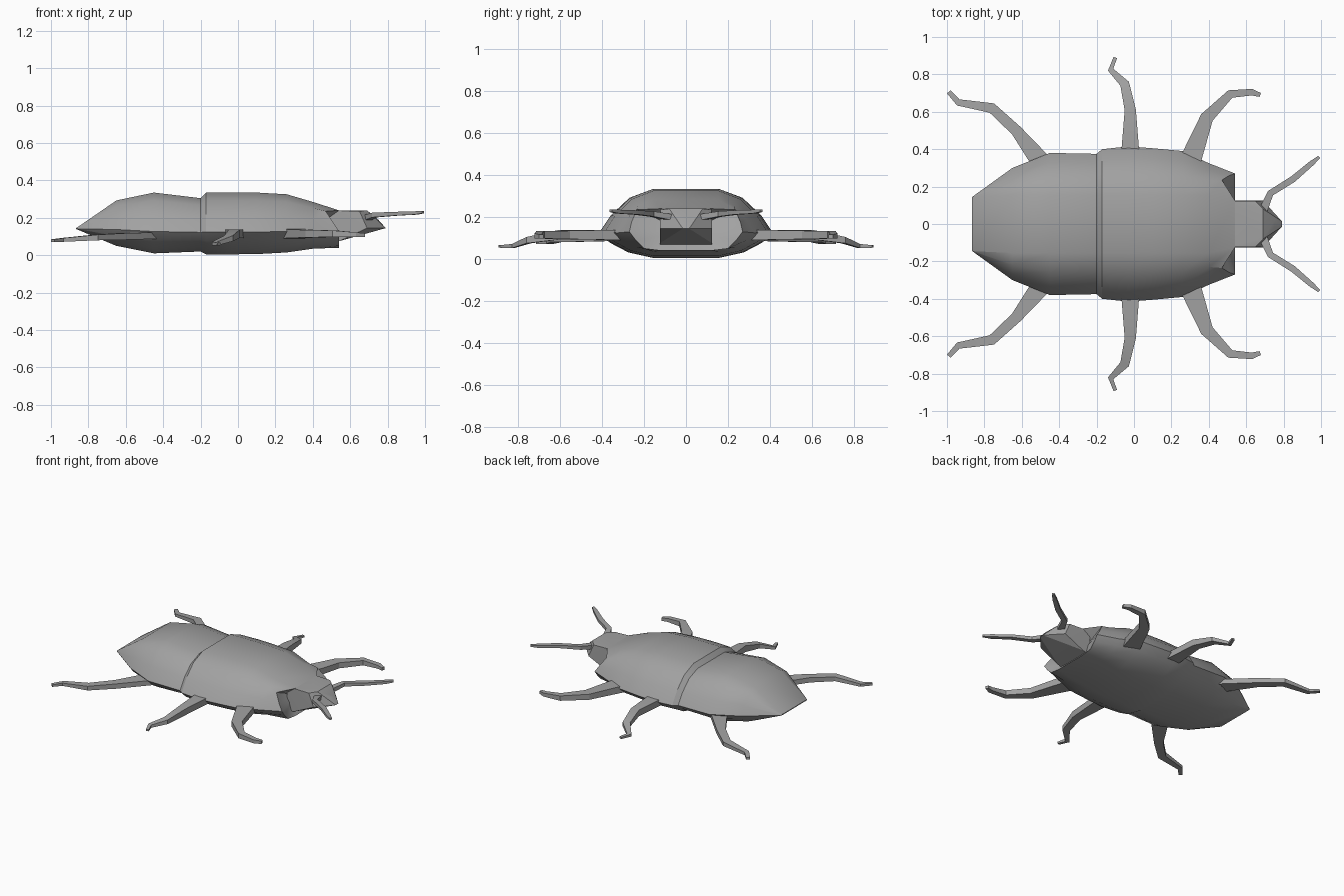
import bpy, bmesh, math
from mathutils import Vector

cube = bpy.data.objects.get("Cube")
if cube:
    bpy.data.objects.remove(cube, do_unlink=True)

grey = bpy.data.materials.new("shell grey")
grey.use_nodes = True
colour = (0.36, 0.36, 0.36, 1)
grey.diffuse_color = colour
grey.node_tree.nodes["Principled BSDF"].inputs["Base Color"].default_value = colour


def finish(name, bm, angle):
    bmesh.ops.remove_doubles(bm, verts=bm.verts, dist=0.0005)
    bmesh.ops.recalc_face_normals(bm, faces=bm.faces)
    mesh = bpy.data.meshes.new(name)
    bm.to_mesh(mesh)
    bm.free()
    mesh.materials.append(grey)
    obj = bpy.data.objects.new(name, mesh)
    bpy.context.collection.objects.link(obj)
    bpy.ops.object.select_all(action='DESELECT')
    obj.select_set(True)
    bpy.context.view_layer.objects.active = obj
    bpy.ops.object.shade_smooth_by_angle(angle=math.radians(angle))
    return obj


def loft(bm, rings):
    loops = [[bm.verts.new(p) for p in ring] for ring in rings]
    for a, b in zip(loops, loops[1:]):
        for i in range(len(a)):
            j = (i + 1) % len(a)
            bm.faces.new((a[i], a[j], b[j], b[i]))
    return loops


def both_sides(half):
    return half + [(x, -y, z) for x, y, z in reversed(half)]


# Body: half section as (spread from flat top to side, height fraction)
section = [(0, 1), (.44, .87), (.78, .62), (1, .36), (.8, .22), (.46, .08), (0, 0)]
# Stations: x, half width, bottom, top
stations = [(-.865, .145, .14, .145), (-.65, .30, .05, .293), (-.45, .38, .01, .335),
            (-.2, .375, .02, .305), (-.17, .40, .005, .335), (-.03, .415, .005, .335),
            (.1, .405, .006, .335), (.26, .39, .015, .326), (.40, .325, .035, .285)]
rings = []
for x, w, low, high in stations:
    flat = min(.155, w)
    rings.append(both_sides([(x, flat + (w - flat) * g, low + (high - low) * h)
                             for g, h in section]))

# Notched front rim around the head
rings.append(both_sides([(.54, .125, .24), (.47, .235, .235), (.51, .26, .175), (.54, .27, .13),
                         (.54, .24, .09), (.54, .2, .05), (.54, .12, .04)]))
bm = bmesh.new()
loops = loft(bm, rings)
socket = bm.verts.new((.46, 0, .13))
rim = loops[-1]
for i in range(len(rim)):
    bm.faces.new((rim[i], rim[(i + 1) % len(rim)], socket))
finish("body_shell", bm, 32)

# Head: wedge with a sloping underside and a pointed snout
bm = bmesh.new()
head = [(.48, .125, .24), (.65, .122, .235), (.69, .08, .24), (.48, .125, .06),
        (.54, .125, .075), (.69, .125, .145), (.75, .02, .19), (.79, .015, .145)]
for p in both_sides(head):
    bm.verts.new(p)
bmesh.ops.convex_hull(bm, input=bm.verts)
finish("head", bm, 20)


# Limbs: box-section strips along a path of (x, y, z, width, thickness)
def limb(name, path, side):
    pts = [Vector(p[:3]) for p in path]
    rings = []
    for i, (p, (_, _, _, w, t)) in enumerate(zip(pts, path)):
        d = pts[min(i + 1, len(pts) - 1)] - pts[max(i - 1, 0)]
        across = Vector((-d.y, d.x, 0)).normalized() * w / 2
        up = Vector((0, 0, t / 2))
        ring = [p + across + up, p - across + up, p - across - up, p + across - up]
        rings.append([(v.x, v.y * side, v.z) for v in ring])
    bm = bmesh.new()
    loops = loft(bm, rings)
    bm.faces.new(loops[0])
    bm.faces.new(loops[-1])
    finish(name, bm, 20)


limbs = {
    "rear_leg": [(-.48, .31, .105, .11, .035), (-.63, .5, .1, .06, .035),
                 (-.76, .62, .095, .055, .03), (-.94, .65, .082, .035, .02),
                 (-.99, .707, .078, .026, .014)],
    "middle_leg": [(-.02, .36, .115, .1, .045), (-.02, .61, .115, .06, .045),
                   (-.05, .75, .09, .05, .03), (-.125, .825, .062, .03, .02),
                   (-.1, .89, .06, .02, .012)],
    "front_leg": [(.29, .31, .115, .12, .05), (.39, .57, .115, .07, .04),
                  (.515, .695, .115, .045, .035), (.63, .705, .11, .035, .025),
                  (.675, .69, .107, .022, .02)],
    "antenna": [(.68, .05, .195, .05, .03), (.73, .165, .215, .035, .025),
                (.85, .24, .222, .035, .02), (.95, .325, .226, .028, .018),
                (.99, .358, .23, .016, .012)],
}
for name, path in limbs.items():
    for label, side in (("left", 1), ("right", -1)):
        limb(label + "_" + name, path, side)
